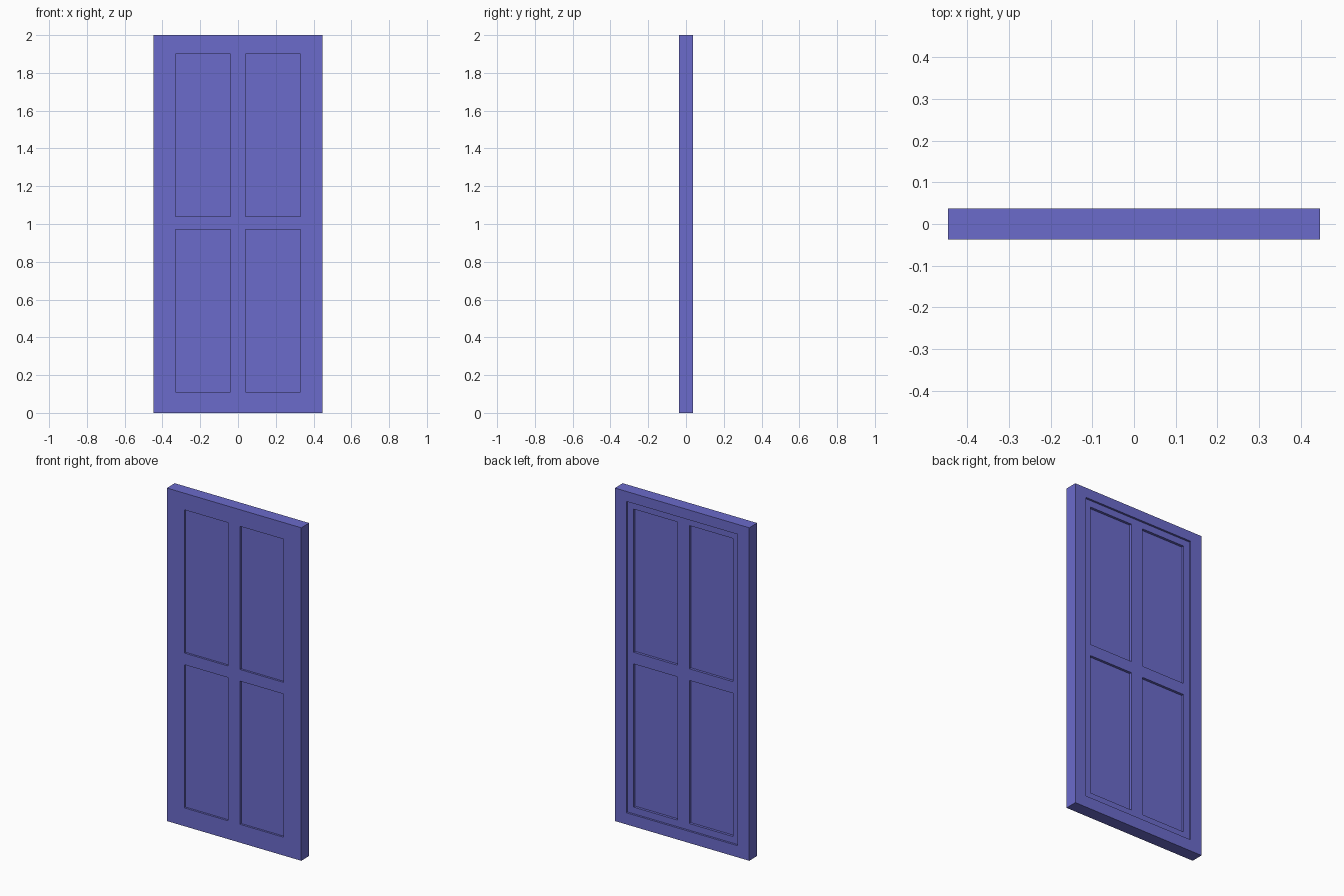
import bpy, bmesh
from mathutils import Vector, Matrix

if "Cube" in bpy.data.objects:
    bpy.data.objects.remove(bpy.data.objects["Cube"])

W, D = 0.4465, 0.0375        # half width, half thickness
FRONT_DEPTH = 0.012          # front panel recess
BACK_FIELD = 0.012           # shallow field across the back
BACK_PANEL = 0.027           # back panel recess, measured from the back face

paint = bpy.data.materials.new("blue_paint")
paint.diffuse_color = (0.147, 0.147, 0.597, 1)
paint.use_nodes = True
paint.node_tree.nodes["Principled BSDF"].inputs["Base Color"].default_value = paint.diffuse_color


def boxes(name, spans):
    """One object made of boxes, each ((x0, x1), (y0, y1), (z0, z1))."""
    bm = bmesh.new()
    for span in spans:
        size = Vector([b - a for a, b in span])
        mid = Vector([(a + b) / 2 for a, b in span])
        bmesh.ops.create_cube(bm, size=1, matrix=Matrix.Translation(mid) @ Matrix.Diagonal((*size, 1)))
    me = bpy.data.meshes.new(name)
    bm.to_mesh(me)
    bm.free()
    me.materials.append(paint)
    ob = bpy.data.objects.new(name, me)
    bpy.context.collection.objects.link(ob)
    return ob


# Door slab
door = boxes("door_slab", [((-W, W), (-D, D), (0, 2))])

# Shallow field on the back
field = boxes("back_field_cutter", [((-0.37, 0.37), (D - BACK_FIELD, D + 0.05), (0.07, 1.94))])

# Four panels on each side
panels = boxes("panel_cutter", [
    (x, y, z)
    for x in ((-0.33, -0.04), (0.04, 0.33))
    for z in ((0.11, 0.97), (1.04, 1.90))
    for y in ((-D - 0.05, -D + FRONT_DEPTH), (D - BACK_PANEL, D + 0.1))
])

# Cut the recesses, then drop the cutters
for cutter in (field, panels):
    cutter.hide_render = True
    mod = door.modifiers.new(cutter.name, 'BOOLEAN')
    mod.operation = 'DIFFERENCE'
    mod.solver = 'EXACT'
    mod.object = cutter
bpy.context.view_layer.update()
cut = bpy.data.meshes.new_from_object(door.evaluated_get(bpy.context.evaluated_depsgraph_get()))
door.modifiers.clear()
door.data = cut
cut.name = "door_slab"
for cutter in (field, panels):
    bpy.data.objects.remove(cutter)
